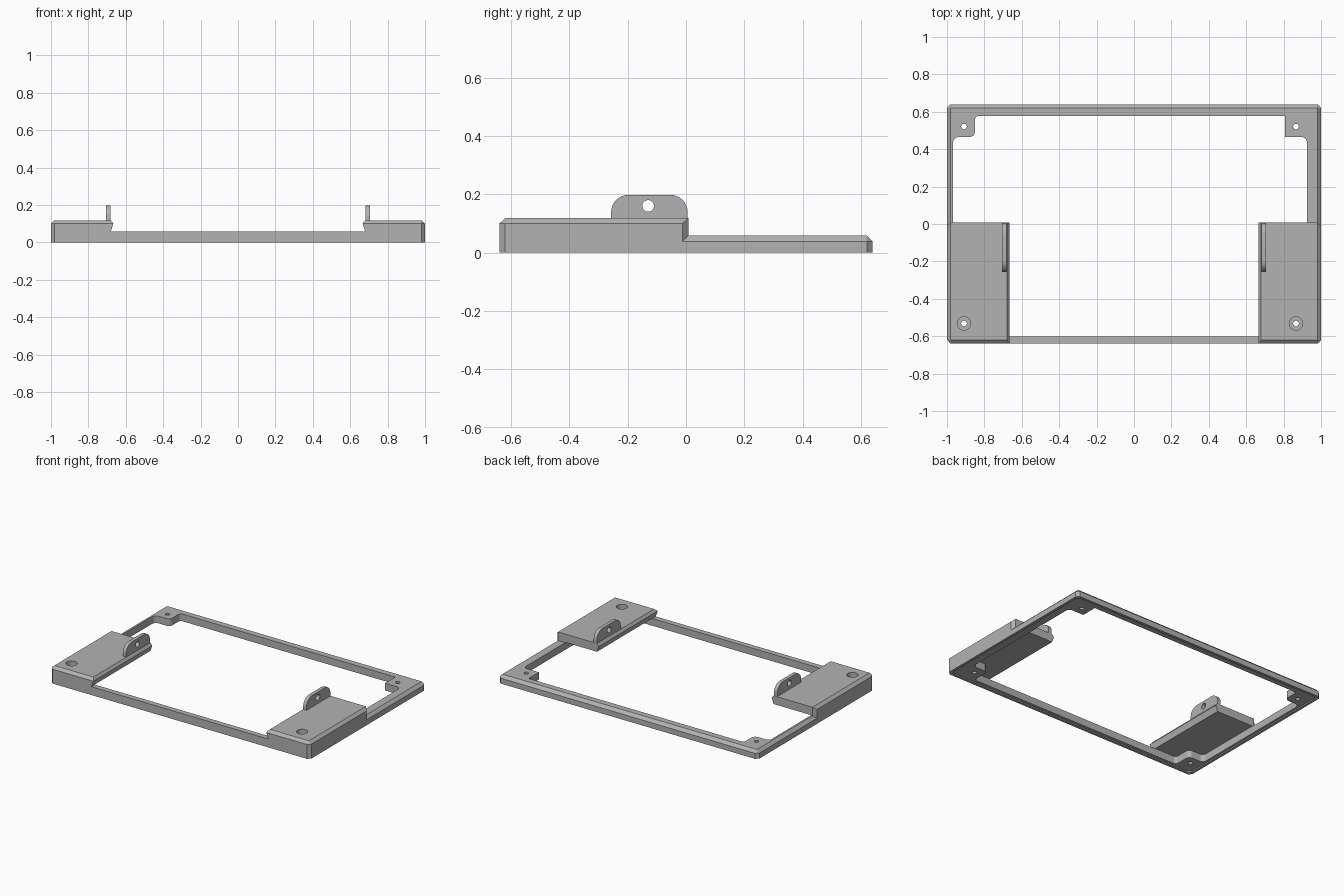
import bpy, bmesh, math
from mathutils import Vector, Matrix

cube = bpy.data.objects.get("Cube")
if cube:
    bpy.data.objects.remove(cube, do_unlink=True)

GREY = (0.45, 0.45, 0.45, 1)
grey = bpy.data.materials.new("plain_grey")
grey.use_nodes = True
grey.diffuse_color = GREY
grey.node_tree.nodes["Principled BSDF"].inputs["Base Color"].default_value = GREY


def loft(name, loops):
    """Closed solid through matching loops of 3D points."""
    bm = bmesh.new()
    rings = [[bm.verts.new(p) for p in loop] for loop in loops]
    n = len(rings[0])
    for a, b in zip(rings, rings[1:]):
        for i in range(n):
            j = (i + 1) % n
            bm.faces.new((a[i], a[j], b[j], b[i]))
    bm.faces.new(rings[0][::-1])
    bm.faces.new(rings[-1])
    bmesh.ops.recalc_face_normals(bm, faces=bm.faces)
    mesh = bpy.data.meshes.new(name)
    bm.to_mesh(mesh)
    bm.free()
    mesh.materials.append(grey)
    obj = bpy.data.objects.new(name, mesh)
    bpy.context.collection.objects.link(obj)
    return obj


def prism(name, outline, z0, z1):
    return loft(name, [[(x, y, z) for x, y in outline] for z in (z0, z1)])


def rounded(corners, steps=8):
    """Outline with an arc of radius r at each (x, y, r) right-angle corner."""
    out = []
    for i, (x, y, r) in enumerate(corners):
        p = Vector((x, y))
        if r == 0:
            out.append(p)
            continue
        u = (Vector(corners[i - 1][:2]) - p).normalized() * r
        v = (Vector(corners[(i + 1) % len(corners)][:2]) - p).normalized() * r
        for k in range(steps + 1):
            a = math.pi / 2 * k / steps
            out.append(p + u * (1 - math.sin(a)) + v * (1 - math.cos(a)))
    return out


def octagon(x, y0, y1, c):
    """Rectangle with chamfered corners."""
    return [(-x + c, y0), (x - c, y0), (x, y0 + c), (x, y1 - c),
            (x - c, y1), (-x + c, y1), (-x, y1 - c), (-x, y0 + c)]


def disc(x, y, r, n=32):
    return [(x + r * math.cos(math.tau * i / n), y + r * math.sin(math.tau * i / n))
            for i in range(n)]


def combine(target, other, operation):
    """Apply a boolean and remove the helper."""
    other.hide_render = True
    mod = target.modifiers.new("combine", 'BOOLEAN')
    mod.operation, mod.solver, mod.object = operation, 'EXACT', other
    bpy.context.view_layer.objects.active = target
    bpy.ops.object.modifier_apply(modifier=mod.name)
    bpy.data.objects.remove(other, do_unlink=True)


def at(outline, z):
    return [(x, y, z) for x, y in outline]


# Frame block: chamfered top on the back and the sides
C = 0.02
frame = loft("frame", [at(octagon(1, -0.64, 0.64, C), 0),
                       at(octagon(1, -0.64, 0.64, C), 0.038),
                       at(octagon(0.98, -0.64, 0.62, 0.001), 0.058)])

# Raised pads over the front corners, with an undercut inner edge
def pad_loop(side, inset, inner, c, z):
    outer, front, back = 1 - inset, -0.64 + inset, 0.008
    pts = [(inner, front), (outer - c, front), (outer, front + c),
           (outer, back - c), (outer - c, back), (inner, back)]
    return [(side * x, y, z) for x, y in pts]


for side in (-1, 1):
    pad = loft("pad", [pad_loop(side, 0, 0.68, C, 0),
                       pad_loop(side, 0, 0.68, C, 0.06),
                       pad_loop(side, 0, 0.666, C, 0.1),
                       pad_loop(side, C, 0.68, 0.001, 0.118)])
    combine(frame, pad, 'UNION')

# Opening below the pads, leaving a screw boss in each corner
R = 0.03
opening = rounded([
    (-0.967, 0.465, R), (-0.85, 0.465, R), (-0.85, 0.578, 0.02),
    (0.807, 0.578, 0), (0.807, 0.465, 0), (0.925, 0.465, R),
    (0.925, -0.475, R), (0.807, -0.475, R), (0.807, -0.602, 0.02),
    (-0.85, -0.602, 0.02), (-0.85, -0.475, R), (-0.967, -0.475, R)])
combine(frame, prism("opening", opening, -0.1, 0.06), 'DIFFERENCE')

# Shallow step inside the bottom rim
combine(frame, prism("step", octagon(0.982, -0.622, 0.622, C), -0.1, 0.008), 'DIFFERENCE')

# Screw holes, counterbored in the pads
for x in (-0.909, 0.866):
    for y in (0.521, -0.532):
        combine(frame, prism("hole", disc(x, y, 0.015), -0.1, 0.3), 'DIFFERENCE')
    combine(frame, prism("counterbore", disc(x, -0.532, 0.036), 0.06, 0.3), 'DIFFERENCE')

# Upright pivot tabs with a cross hole
parts = [frame]
tab_outline = rounded([(-0.257, 0.1, 0), (0.006, 0.1, 0), (0.006, 0.198, 0.06), (-0.257, 0.198, 0.06)])
for name, side in (("right_tab", -1), ("left_tab", 1)):
    xs = (side * 0.682, side * 0.707)
    tab = loft(name, [[(x, y, z) for y, z in tab_outline] for x in xs])
    bore = loft("bore", [[(x, y, z) for y, z in disc(-0.13, 0.16, 0.02)]
                         for x in (side * 0.6, side * 0.8)])
    combine(tab, bore, 'DIFFERENCE')
    parts.append(tab)

# Smooth arcs, sharp edges
bpy.ops.object.select_all(action='DESELECT')
for obj in parts:
    obj.select_set(True)
bpy.context.view_layer.objects.active = frame
bpy.ops.object.shade_smooth_by_angle(angle=math.radians(25))
